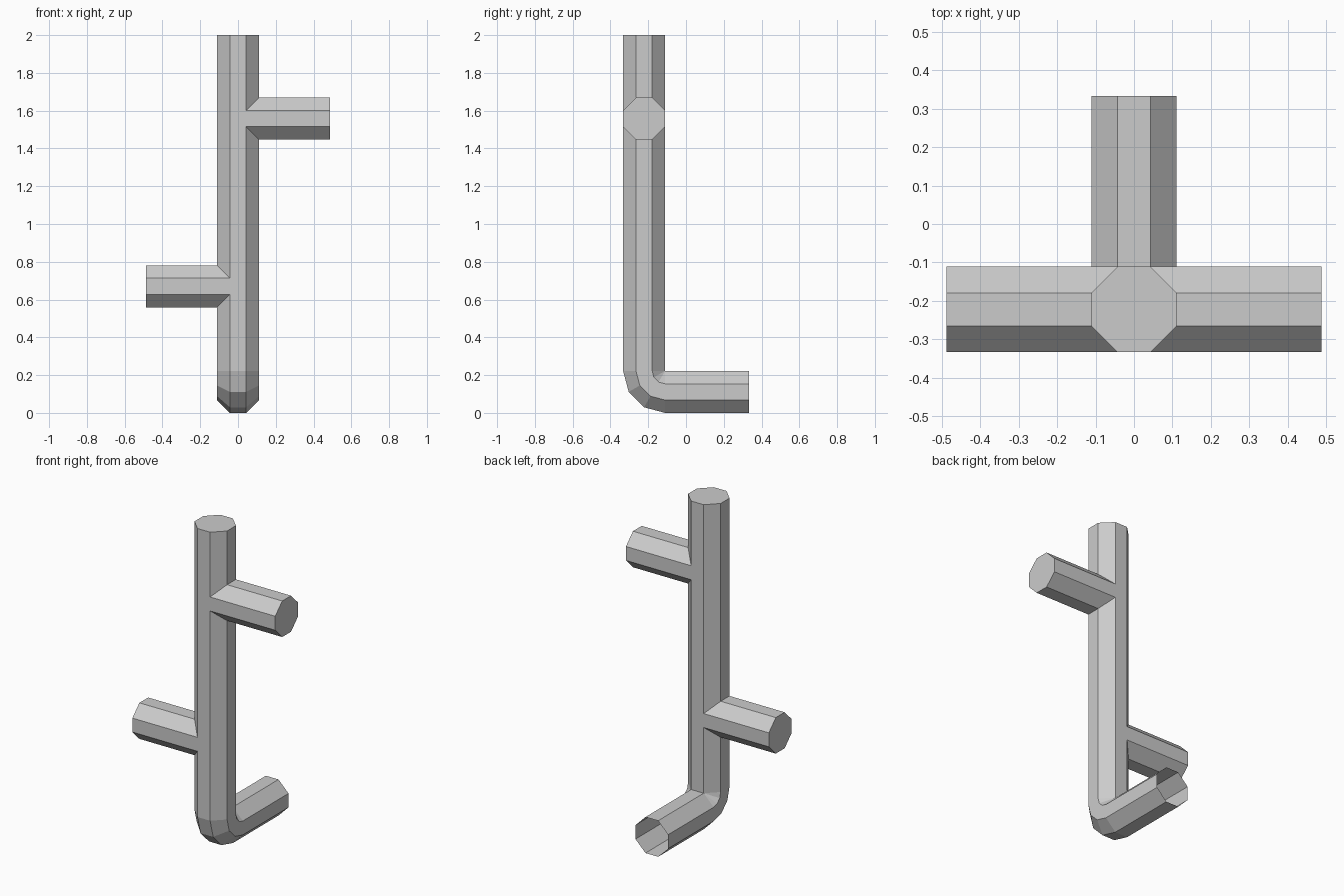
import bpy, bmesh
from math import sin, cos, radians

if "Cube" in bpy.data.objects:
    bpy.data.objects.remove(bpy.data.objects["Cube"])

A, B = 0.111, 0.043      # octagon half width and half flat
OCT = [(A, B), (B, A), (-B, A), (-A, B), (-A, -B), (-B, -A), (B, -A), (A, -B)]


def loft(name, rings, cap_end=True):
    """Skin a list of vertex rings; the first end stays open."""
    bm = bmesh.new()
    loops = [[bm.verts.new(p) for p in ring] for ring in rings]
    n = len(OCT)
    for r0, r1 in zip(loops, loops[1:]):
        for i in range(n):
            j = (i + 1) % n
            bm.faces.new((r0[i], r0[j], r1[j], r1[i]))
    if cap_end:
        bm.faces.new(loops[-1])
    bmesh.ops.remove_doubles(bm, verts=bm.verts[:], dist=1e-4)
    bmesh.ops.recalc_face_normals(bm, faces=bm.faces[:])
    me = bpy.data.meshes.new(name)
    bm.to_mesh(me)
    bm.free()
    ob = bpy.data.objects.new(name, me)
    bpy.context.collection.objects.link(ob)
    return ob


# Bent main pipe: open rear end, three-segment elbow, capped top
def elbow_ring(deg):
    t = radians(deg)
    return [(u, -A - (A + v) * sin(t), 2 * A - (A + v) * cos(t)) for u, v in OCT]


rings = [elbow_ring(d) for d in (0, 30, 60, 90)]
rear = [(x, 3 * A, z) for x, y, z in rings[0]]
top = [(x, y, 2.0) for x, y, z in rings[-1]]
loft("main_pipe", [rear] + rings + [top])


# Side pegs, mitred where they meet the octagonal pipe
def peg(name, side, height):
    root = [(side * (B if abs(u) > B else A), -2 * A + u, height + v) for u, v in OCT]
    tip = [(side * 0.487, y, z) for x, y, z in root]
    loft(name, [root, tip])


peg("upper_right_peg", 1, 1.558)
peg("lower_left_peg", -1, 0.67)
